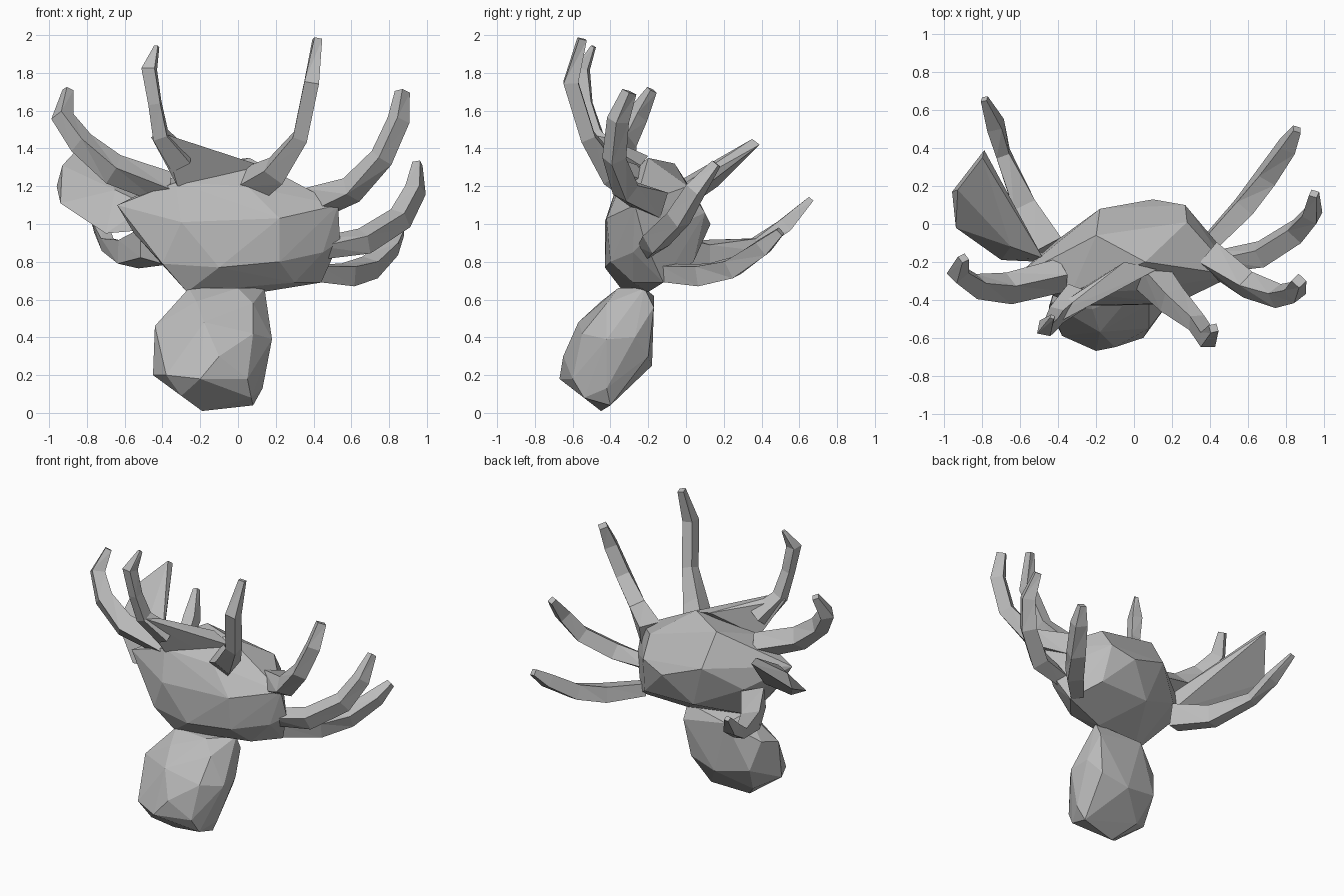
import bpy
import bmesh
import math
from mathutils import Vector

cube = bpy.data.objects.get("Cube")
if cube:
    bpy.data.objects.remove(cube, do_unlink=True)

# One plain grey material for the whole creature
grey = bpy.data.materials.new("plain grey")
grey.use_nodes = True
colour = (0.5, 0.5, 0.5, 1)
grey.diffuse_color = colour
grey.node_tree.nodes["Principled BSDF"].inputs["Base Color"].default_value = colour


def finish(name, bm):
    """Turn a bmesh into a grey, flat-shaded object."""
    bmesh.ops.recalc_face_normals(bm, faces=bm.faces)
    mesh = bpy.data.meshes.new(name)
    bm.to_mesh(mesh)
    bm.free()
    mesh.materials.append(grey)
    bpy.context.collection.objects.link(bpy.data.objects.new(name, mesh))


def faceted(name, corners):
    """Chunky low-poly solid stretched around a few corner points."""
    bm = bmesh.new()
    for corner in corners:
        bm.verts.new(corner)
    result = bmesh.ops.convex_hull(bm, input=bm.verts)
    inside = [v for v in result["geom_interior"] if isinstance(v, bmesh.types.BMVert)]
    bmesh.ops.delete(bm, geom=inside, context="VERTS")
    finish(name, bm)


def arm(name, path, radii=(0.09, 0.085, 0.07, 0.06, 0.03), width=1.0):
    """Bent four-sided arm, thick at the root and narrow at the end."""
    points = [Vector(p) for p in path]
    bm = bmesh.new()
    loops = []
    for index, point in enumerate(points):
        before = points[max(index - 1, 0)]
        after = points[min(index + 1, len(points) - 1)]
        along = (after - before).normalized()
        # Outward direction keeps the cross-section from spinning
        outward = Vector((point.x, point.y + 0.2, -0.3))
        across = along.cross(outward).normalized()
        rise = across.cross(along)
        loop = []
        for side in range(4):
            angle = math.tau * side / 4
            offset = across * math.cos(angle) * width + rise * math.sin(angle)
            loop.append(bm.verts.new(point + offset * radii[index]))
        loops.append(loop)
    for low, high in zip(loops, loops[1:]):
        for side in range(4):
            after = (side + 1) % 4
            bm.faces.new((low[side], low[after], high[side]))
            bm.faces.new((low[after], high[after], high[side]))
    bm.faces.new(loops[0])
    bm.faces.new(loops[-1])
    finish(name, bm)


# Body: corners of the underside, front, top and back
faceted("body", (
    (-.27, -.33, .64), (.13, -.2, .64), (.3, -.28, .69), (.44, -.12, .69),
    (-.1, -.43, .77), (-.4, -.38, .79), (.22, -.4, .8), (.45, -.28, .85),
    (-.55, -.28, .95), (-.64, -.29, 1.1), (-.3, -.43, 1.01), (.22, -.42, 1.03),
    (.54, -.22, .91), (.53, -.27, 1.1), (-.33, -.36, 1.22), (.05, -.35, 1.2),
    (-.2, -.06, 1.32), (.06, -.2, 1.35), (.28, .01, 1.2), (-.18, .08, 1.1),
    (.1, .13, 1), (.27, .1, 1.06), (-.4, -.08, .95), (-.08, .03, .8),
    (.3, .04, .8)))

# Head: narrow neck above, round below
faceted("head", (
    (-.26, -.33, .66), (.14, -.22, .66), (0, -.36, .66), (-.2, -.17, .62),
    (-.22, -.45, .59), (.08, -.42, .58), (-.18, -.57, .48), (-.44, -.42, .46),
    (-.45, -.44, .2), (-.38, -.59, .2), (-.2, -.67, .18), (.05, -.6, .18),
    (-.1, -.65, .3), (.18, -.42, .39), (.17, -.27, .4), (.08, -.55, .42),
    (.13, -.42, .13), (.08, -.4, .04), (-.19, -.45, .01), (-.3, -.55, .09),
    (.07, -.54, .08), (-.3, -.33, .12), (.1, -.2, .3), (-.1, -.18, .25),
    (-.35, -.22, .3), (-.4, -.28, .5), (.14, -.17, .56)))

# Front arms that rise above the body, the right one with a webbed shoulder
faceted("front_right_shoulder", (
    (-.32, -.37, 1.2), (.12, -.24, 1.31), (-.05, -.2, 1.36), (-.1, -.3, 1.24),
    (-.46, -.47, 1.46), (-.37, -.45, 1.47), (-.4, -.52, 1.48)))
arm("front_right_arm", (
    (-.3, -.38, 1.33), (-.41, -.48, 1.47), (-.44, -.53, 1.64),
    (-.47, -.55, 1.82), (-.43, -.49, 1.94)), radii=(.08, .055, .045, .05, .015))
arm("front_left_arm", (
    (.07, -.25, 1.2), (.2, -.4, 1.28), (.33, -.52, 1.46),
    (.39, -.61, 1.75), (.42, -.55, 1.98)), radii=(.11, .085, .055, .055, .03))

# Side arms that sweep outward and up
arm("upper_left_arm", (
    (.4, -.17, 1.11), (.6, -.32, 1.18), (.76, -.38, 1.35),
    (.85, -.36, 1.55), (.87, -.3, 1.7)), radii=(.1, .075, .065, .06, .04))
arm("upper_right_arm", (
    (-.38, -.27, 1.19), (-.66, -.34, 1.29), (-.83, -.33, 1.43),
    (-.93, -.26, 1.57), (-.9, -.18, 1.71)))
arm("middle_left_arm", (
    (.43, -.2, .87), (.67, -.16, .91), (.86, -.04, 1.03),
    (.94, .05, 1.18), (.95, .16, 1.32)), radii=(.06, .075, .07, .06, .03))
faceted("middle_right_arm", (
    (-.48, -.2, .97), (-.48, -.18, 1.1), (-.7, -.19, .95), (-.65, -.12, 1.18),
    (-.94, -.02, 1.11), (-.96, .17, 1.2), (-.93, .18, 1.31), (-.79, .39, 1.42),
    (-.8, .35, 1.45), (-.77, .3, 1.36)))

# Rear arms that reach backward
arm("rear_left_arm", (
    (.4, -.1, .74), (.58, .09, .73), (.7, .25, .77),
    (.81, .41, .88), (.86, .5, .96)), radii=(.06, .075, .07, .06, .03))
arm("rear_right_arm", (
    (-.45, -.12, .88), (-.58, .1, .84), (-.69, .37, .89),
    (-.73, .52, .99), (-.79, .66, 1.13)), radii=(.1, .08, .045, .05, .02), width=1.2)
